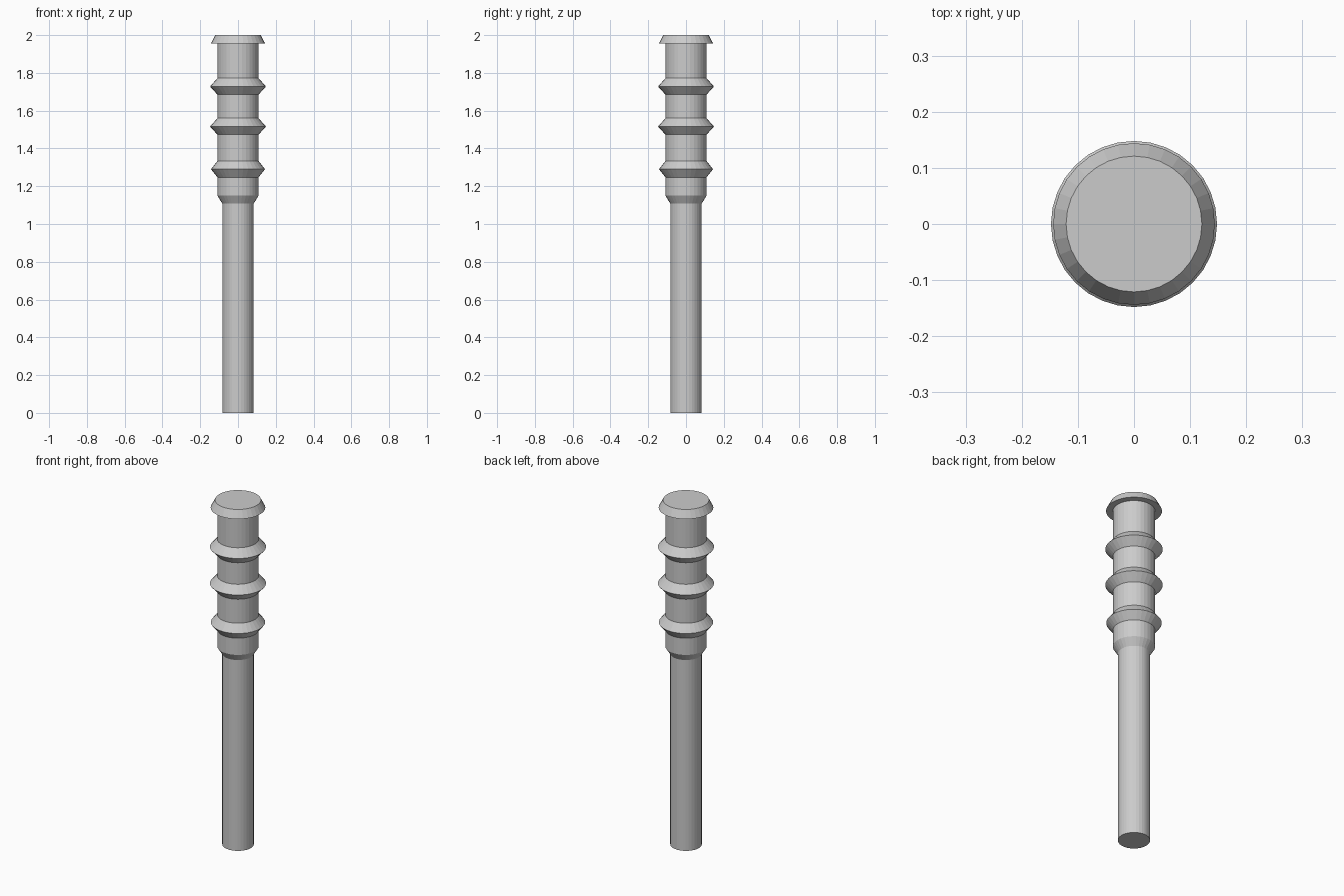
import bpy, bmesh
from math import cos, sin, tau

if "Cube" in bpy.data.objects:
    bpy.data.objects.remove(bpy.data.objects["Cube"])

SIDES = 32


def lathe(name, profile):
    """Spin a (radius, height) profile around z and close both ends."""
    bm = bmesh.new()
    rings = [[bm.verts.new((r * cos(tau * i / SIDES), r * sin(tau * i / SIDES), z))
              for i in range(SIDES)] for r, z in profile]
    for low, high in zip(rings, rings[1:]):
        for i in range(SIDES):
            j = (i + 1) % SIDES
            bm.faces.new((low[i], low[j], high[j], high[i]))
    bm.faces.new(rings[0][::-1])
    bm.faces.new(rings[-1])
    mesh = bpy.data.meshes.new(name)
    bm.to_mesh(mesh)
    bm.free()
    obj = bpy.data.objects.new(name, mesh)
    bpy.context.collection.objects.link(obj)
    return obj


SHAFT, GRIP = 0.083, 0.109

# Slim shaft flaring into the thicker grip, with three pointed ridges
profile = [(SHAFT, 0), (SHAFT, 1.108), (GRIP, 1.15)]
for z, r in ((1.29, 0.143), (1.516, 0.148), (1.728, 0.148)):
    profile += [(GRIP, z - 0.043), (r, z), (GRIP, z + 0.044)]

# Tapered cap with a flat underside
profile += [(GRIP, 1.955), (0.144, 1.955), (0.121, 2.0)]

lathe("ridged_handle", profile)
